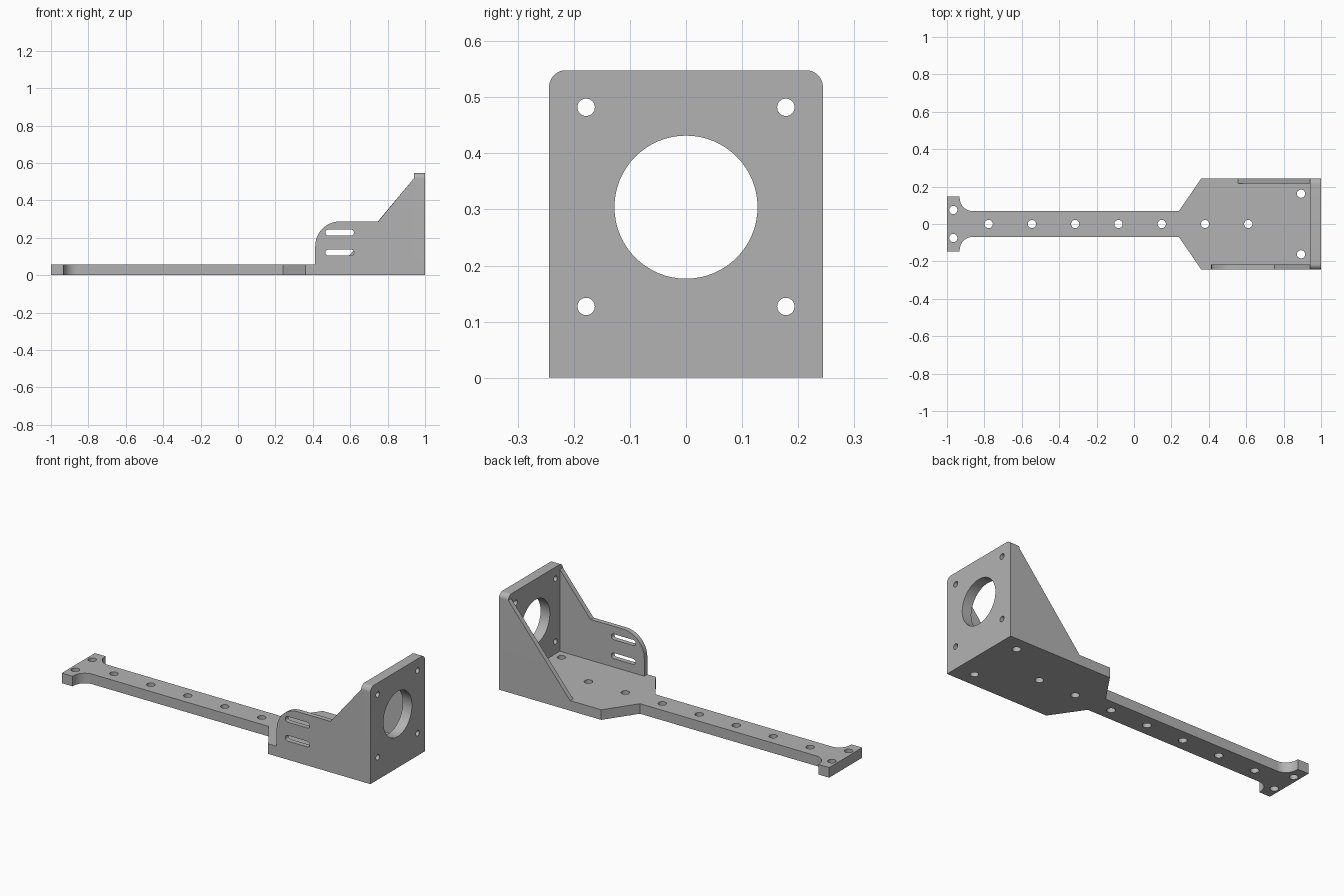
import bpy, bmesh
from math import sin, cos, pi, radians
from mathutils import Vector

cube = bpy.data.objects.get("Cube")
if cube:
    bpy.data.objects.remove(cube, do_unlink=True)

grey = bpy.data.materials.new("neutral grey")
grey.use_nodes = True
colour = (0.45, 0.45, 0.45, 1)
grey.diffuse_color = colour
grey.node_tree.nodes["Principled BSDF"].inputs["Base Color"].default_value = colour

# Plane axes (u, v) and extrusion axis for each profile direction
AXES = {"x": ((0, 1, 0), (0, 0, 1), (1, 0, 0)),
        "y": ((1, 0, 0), (0, 0, 1), (0, 1, 0)),
        "z": ((1, 0, 0), (0, 1, 0), (0, 0, 1))}


def arc(u, v, r, start, end, steps=14):
    angles = [radians(start + (end - start) * i / steps) for i in range(steps + 1)]
    return [(u + r * cos(a), v + r * sin(a)) for a in angles]


def circle(u, v, r, steps=48):
    return arc(u, v, r, 0, 360, steps)[:-1]


def slot(u0, u1, v, r):
    return arc(u1, v, r, -90, 90) + arc(u0, v, r, 90, 270)


def prism(name, outline, axis, low, high):
    """Extrude a flat outline along an axis."""
    u, v, w = (Vector(a) for a in AXES[axis])
    bm = bmesh.new()
    face = bm.faces.new([bm.verts.new(u * p + v * q + w * low) for p, q in outline])
    cap = bmesh.ops.extrude_face_region(bm, geom=[face])
    moved = [e for e in cap["geom"] if isinstance(e, bmesh.types.BMVert)]
    bmesh.ops.translate(bm, verts=moved, vec=w * (high - low))
    bmesh.ops.recalc_face_normals(bm, faces=bm.faces)
    mesh = bpy.data.meshes.new(name)
    bm.to_mesh(mesh)
    bm.free()
    mesh.materials.append(grey)
    obj = bpy.data.objects.new(name, mesh)
    bpy.context.collection.objects.link(obj)
    return obj


def combine(target, other, operation):
    """Apply one boolean and remove the operand."""
    other.hide_render = True
    mod = target.modifiers.new(operation, "BOOLEAN")
    mod.operation, mod.solver, mod.object = operation, "EXACT", other
    bpy.ops.object.select_all(action="DESELECT")
    bpy.context.view_layer.objects.active = target
    target.select_set(True)
    bpy.ops.object.modifier_apply(modifier=mod.name)
    bpy.data.objects.remove(other, do_unlink=True)


HALF, FLOOR, INNER, TOP, ARM = 0.244, 0.057, 0.942, 0.548, 0.069
WALL = 0.027

# Base: T-shaped end, fillets, narrow arm, flared platform
side = [(-1, 0.148), (-0.932, 0.148)]
side += arc(-0.862, ARM + 0.07, 0.07, 180, 270)
side += [(0.24, ARM), (0.36, HALF), (1, HALF)]
bracket = prism("motor_bracket", side + [(x, -y) for x, y in reversed(side)], "z", 0, FLOOR)

# Upright motor plate with rounded top corners
r = 0.03
plate = [(-HALF, 0), (HALF, 0)]
plate += arc(HALF - r, TOP - r, r, 0, 90) + arc(r - HALF, TOP - r, r, 90, 180)
motor_plate = prism("motor_plate", plate, "x", INNER, 1)

# Slotted side wall at the front, plain triangular gusset at the back
foot = 0.02
slotted = [(0.413, foot)] + arc(0.545, 0.156, 0.132, 180, 90)
slotted += [(0.75, 0.288), (INNER, 0.52), (0.97, 0.52), (0.97, foot)]
front_wall = prism("slotted_wall", slotted, "y", -HALF, WALL - HALF)
gusset = [(0.555, foot), (0.555, FLOOR), (INNER, 0.52), (0.97, 0.52), (0.97, foot)]
back_wall = prism("back_gusset", gusset, "y", HALF - WALL, HALF)

for part in (motor_plate, front_wall, back_wall):
    combine(bracket, part, "UNION")

# Screw holes through the base
holes = [(-0.777 + 0.2313 * i, 0) for i in range(7)]
holes += [(x, s * y) for x, y in ((-0.966, 0.075), (0.893, 0.162)) for s in (-1, 1)]
cutters = [prism("base_hole", circle(x, y, 0.022, 32), "z", -0.1, 0.1) for x, y in holes]

# Motor opening and its screw holes
cutters.append(prism("motor_opening", circle(0, 0.304, 0.1275, 64), "x", 0.9, 1.1))
cutters += [prism("plate_hole", circle(y, z, 0.0155, 32), "x", 0.9, 1.1)
            for y in (-0.178, 0.178) for z in (0.127, 0.482)]

# Adjustment slots in the front wall
cutters += [prism("wall_slot", slot(0.483, 0.604, z, 0.016), "y", -0.3, -0.18)
            for z in (0.121, 0.228)]

for cutter in cutters:
    combine(bracket, cutter, "DIFFERENCE")

bpy.ops.object.shade_smooth_by_angle(angle=radians(30))
